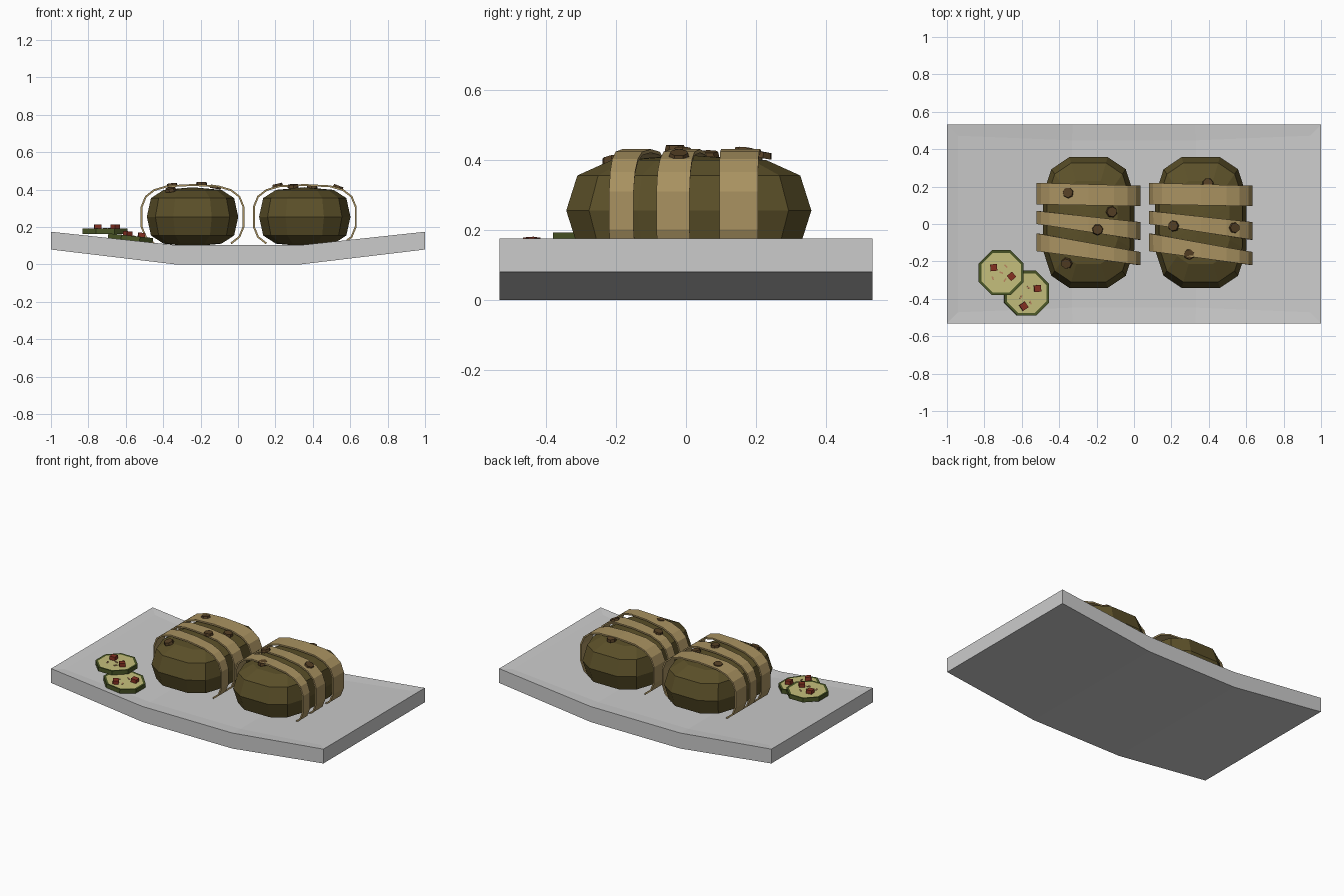
import bpy, bmesh, math
from mathutils import Vector, Matrix

if "Cube" in bpy.data.objects:
    bpy.data.objects.remove(bpy.data.objects["Cube"])

E = 0.66                          # squareness of the rolls
AX, AY, AZ = 0.25, 0.358, 0.158   # roll half sizes
CY, CZ = 0.008, 0.255             # roll centre


def mat(name, rgb):
    m = bpy.data.materials.new(name)
    m.diffuse_color = (*rgb, 1)
    m.use_nodes = True
    m.node_tree.nodes["Principled BSDF"].inputs["Base Color"].default_value = m.diffuse_color
    return m


ROLL = mat("leaf", (0.105, 0.08, 0.022))
BAND = mat("band", (0.40, 0.29, 0.12))
PEPPER = mat("pepper", (0.09, 0.05, 0.018))
RIND = mat("rind", (0.07, 0.095, 0.02))
FLESH = mat("flesh", (0.56, 0.52, 0.20))
RED = mat("red", (0.24, 0.03, 0.015))
SEED = mat("seed", (0.5, 0.25, 0.12))


def spow(v, e=E):
    return math.copysign(abs(v) ** e, v)


def finish(name, bm, *mats):
    bmesh.ops.recalc_face_normals(bm, faces=bm.faces)
    me = bpy.data.meshes.new(name)
    bm.to_mesh(me)
    bm.free()
    for m in mats:
        me.materials.append(m)
    ob = bpy.data.objects.new(name, me)
    bpy.context.collection.objects.link(ob)
    return ob


def plate():
    prof = [(-1, .08), (-.33, 0), (.33, 0), (1, .08),
            (1, .175), (.33, .103), (-.33, .103), (-1, .175)]
    bm = bmesh.new()
    a, b = ([bm.verts.new((x, y, z)) for x, z in prof] for y in (-.532, .532))
    bm.faces.new(a)
    bm.faces.new(b[::-1])
    sides = [bm.faces.new((a[i], b[i], b[(i + 1) % 8], a[(i + 1) % 8])) for i in range(8)]
    bmesh.ops.recalc_face_normals(bm, faces=bm.faces)
    # slightly sunken top with a rim
    bmesh.ops.inset_region(bm, faces=sides[4:7], thickness=.085, depth=-.005)
    finish("plate", bm)


def roll(cx):
    # superellipsoid from a 12 x 6 sphere, flat side facing the front
    bm = bmesh.new()
    bmesh.ops.create_uvsphere(bm, u_segments=12, v_segments=6, radius=1,
                              matrix=Matrix.Rotation(math.radians(15), 4, 'Z'))
    for v in bm.verts:
        phi = math.asin(max(-1, min(1, v.co.z)))
        th = math.atan2(v.co.y, v.co.x)
        r = spow(max(0, math.cos(phi)))
        v.co = (cx + AX * r * spow(math.cos(th)),
                CY + AY * r * spow(math.sin(th)), CZ + AZ * spow(math.sin(phi)))
    finish("wrapped_roll", bm, ROLL)


def band(cx, left, right):
    # strip around the roll; left and right are its (low y, high y) at each side
    bm = bmesh.new()
    n, prev = 14, None
    for i in range(n + 1):
        t = math.radians(-50 + 280 * i / n)
        x, z = spow(math.cos(t)), spow(math.sin(t))
        k = (x + 1) / 2
        row = [bm.verts.new((cx + .275 * x, l + (r - l) * k, CZ + .17 * z))
               for l, r in zip(left, right)]
        if prev:
            bm.faces.new((prev[0], prev[1], row[1], row[0]))
        prev = row
    ob = finish("wrap_band", bm, BAND)
    s = ob.modifiers.new("thickness", 'SOLIDIFY')
    s.thickness, s.offset = .01, 0


def pepper(cx, x, y, lift):
    # hexagonal disc lying on the roll surface
    p = 2 / E
    u, v = abs(x - cx) / AX, abs(y - CY) / AY
    w = (1 - u ** p - v ** p) ** (1 / p)
    nrm = Vector((math.copysign(u ** (p - 1) / AX, x - cx),
                  math.copysign(v ** (p - 1) / AY, y - CY), w ** (p - 1) / AZ)).normalized()
    pos = Vector((x, y, CZ + AZ * w)) + nrm * lift
    bm = bmesh.new()
    bmesh.ops.create_cone(bm, cap_ends=True, segments=7, radius1=.031, radius2=.027, depth=.018,
                          matrix=Matrix.Translation(pos) @ nrm.to_track_quat('Z', 'Y').to_matrix().to_4x4())
    finish("peppercorn", bm, PEPPER)


def slice_(pos, tilt, cubes, seeds):
    # octagonal slice: rind, inset flesh, red cubes and seeds on top
    M = Matrix.Translation(pos) @ Matrix.Rotation(tilt, 4, 'Y')
    bm = bmesh.new()
    bmesh.ops.create_cone(bm, cap_ends=True, segments=8, radius1=.13, radius2=.13, depth=.028,
                          matrix=M @ Matrix.Rotation(math.pi / 8, 4, 'Z'))
    caps = [f for f in bm.faces if len(f.verts) == 8]
    for f in caps:
        bmesh.ops.inset_region(bm, faces=[f], thickness=.015, depth=-.002)
        f.material_index = 1
    finish("vegetable_slice", bm, RIND, FLESH)
    for name, m, spots, size in (("red_cube", RED, cubes, (.036, .036, .024)),
                                 ("seed", SEED, seeds, (.008, .02, .004))):
        for x, y, a in spots:
            bm = bmesh.new()
            bmesh.ops.create_cube(bm, size=1, matrix=M @ Matrix.Translation((x, y, .012 + size[2] / 2))
                                  @ Matrix.Rotation(a, 4, 'Z') @ Matrix.Diagonal((*size, 1)))
            finish(name, bm, m)


plate()
BANDS = [((.105, .22), (.095, .205)), ((.0, .07), (-.085, .01)), ((-.145, -.05), (-.22, -.15))]
CORNS = {-.243: [(-.35, .165, .02), (-.12, .065, .008), (-.195, -.03, .02), (-.36, -.21, .006)],
         .357: [(.395, .215, .012), (.215, -.01, .02), (.53, -.02, .02), (.295, -.16, .012)]}
for cx, corns in CORNS.items():
    roll(cx)
    for l, r in BANDS:
        band(cx, l, r)
    for c in corns:
        pepper(cx, *c)

slice_((-.71, -.26, .178), 0, [(-.04, .027, .1), (.055, -.02, .7)],
       [(-.045, -.03, .3), (.02, -.04, -.5), (.025, .035, .8), (.0, .0, 1.2)])
slice_((-.575, -.37, .14), .107, [(.057, .025, .1), (-.017, -.07, .6)],
       [(.02, -.05, .4), (-.03, -.02, -.6), (.01, .03, 1)])
